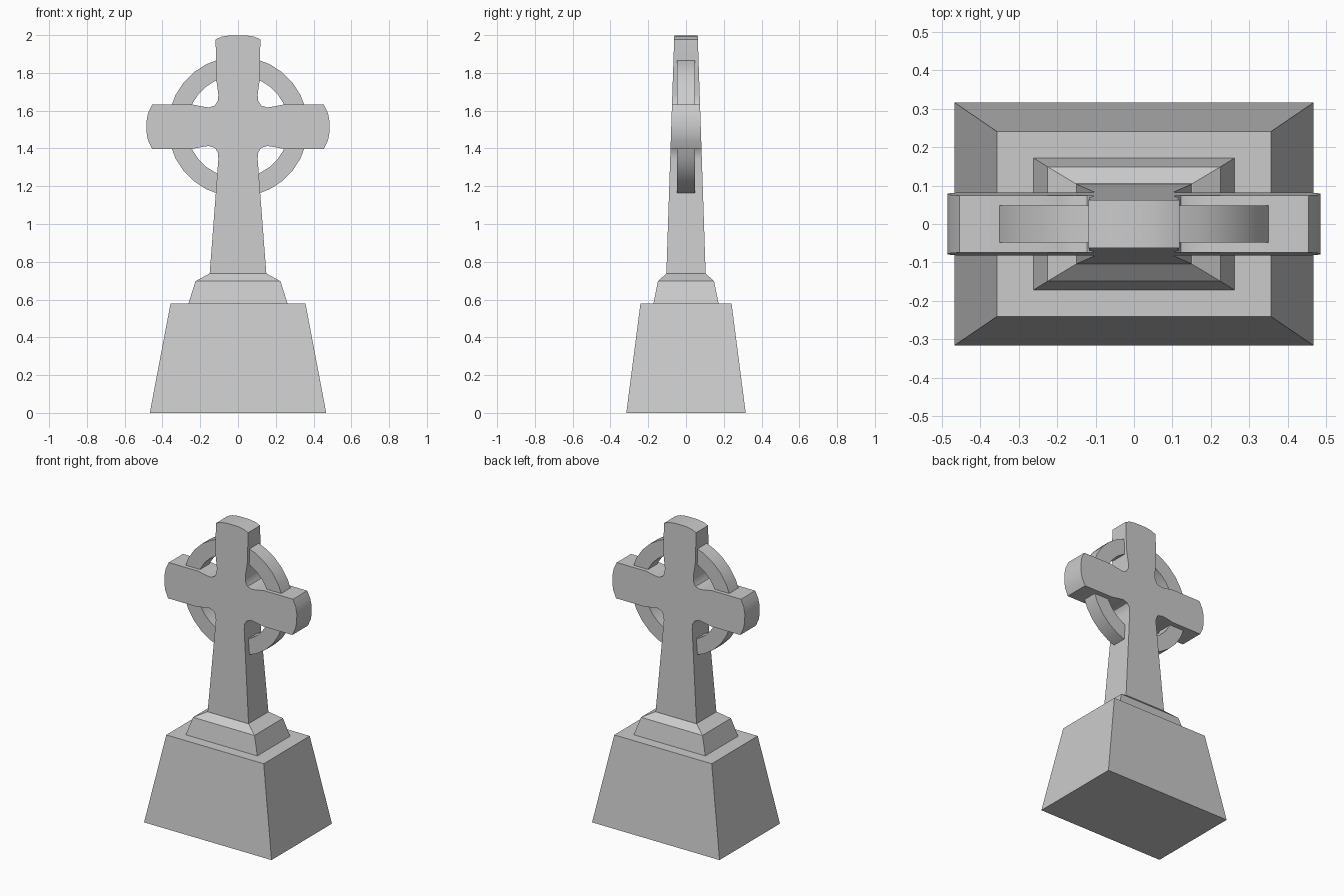
import bpy, bmesh, math

if "Cube" in bpy.data.objects:
    bpy.data.objects.remove(bpy.data.objects["Cube"])


def make_object(name, bm, smooth=False):
    bmesh.ops.recalc_face_normals(bm, faces=bm.faces)
    mesh = bpy.data.meshes.new(name)
    bm.to_mesh(mesh)
    bm.free()
    obj = bpy.data.objects.new(name, mesh)
    bpy.context.collection.objects.link(obj)
    if smooth:
        bpy.ops.object.select_all(action='DESELECT')
        obj.select_set(True)
        bpy.context.view_layer.objects.active = obj
        bpy.ops.object.shade_smooth_by_angle(angle=math.radians(30))
    return obj


def bridge(bm, a, b):
    for i in range(len(a)):
        j = (i + 1) % len(a)
        bm.faces.new((a[i], a[j], b[j], b[i]))


def stacked_block(name, levels):
    """Rectangular block from (half x, half y, z) levels."""
    bm = bmesh.new()
    rings = [[bm.verts.new((sx * hx, sy * hy, z))
              for sx, sy in ((-1, -1), (1, -1), (1, 1), (-1, 1))]
             for hx, hy, z in levels]
    for a, b in zip(rings, rings[1:]):
        bridge(bm, a, b)
    bm.faces.new(rings[0])
    bm.faces.new(rings[-1])
    return make_object(name, bm)


def slab(name, outline, half_depth):
    """Front outline given depth; half_depth is a function of z."""
    bm = bmesh.new()
    front = [bm.verts.new((x, -half_depth(z), z)) for x, z in outline]
    back = [bm.verts.new((x, half_depth(z), z)) for x, z in outline]
    bridge(bm, front, back)
    bm.faces.new(front)
    bm.faces.new(back)
    return make_object(name, bm, smooth=True)


# Pedestal and stepped plinth
stacked_block("pedestal", [(0.467, 0.316, 0), (0.357, 0.241, 0.58)])
stacked_block("plinth", [(0.262, 0.172, 0.58), (0.225, 0.149, 0.697),
                         (0.152, 0.105, 0.737)])

# Cross: right half of the outline, mirrored; thins towards the top
half = [(0.15, 0.737), (0.117, 1.17), (0.104, 1.345), (0.107, 1.378),
        (0.122, 1.403), (0.155, 1.413), (0.19, 1.408), (0.24, 1.398),
        (0.455, 1.398), (0.477, 1.445), (0.485, 1.49), (0.485, 1.54),
        (0.477, 1.585), (0.455, 1.632), (0.24, 1.632), (0.19, 1.622),
        (0.155, 1.617), (0.122, 1.627), (0.107, 1.652), (0.104, 1.685),
        (0.117, 1.78), (0.118, 1.978), (0.085, 1.992), (0.04, 1.999)]
outline = half + [(-x, z) for x, z in reversed(half)]
slab("cross", outline, lambda z: 0.104 - 0.042 * (z - 0.737) / 1.263)

# Wheel: four arcs between the arms
steps = 5
for q in range(4):
    angles = [math.radians(90 * q + 15 + 60 * i / steps) for i in range(steps + 1)]
    arc = [(0.371 * math.cos(a), 1.515 + 0.371 * math.sin(a)) for a in angles]
    arc += [(0.271 * math.cos(a), 1.515 + 0.271 * math.sin(a)) for a in reversed(angles)]
    slab(f"wheel_arc_{q + 1}", arc, lambda z: 0.048)
